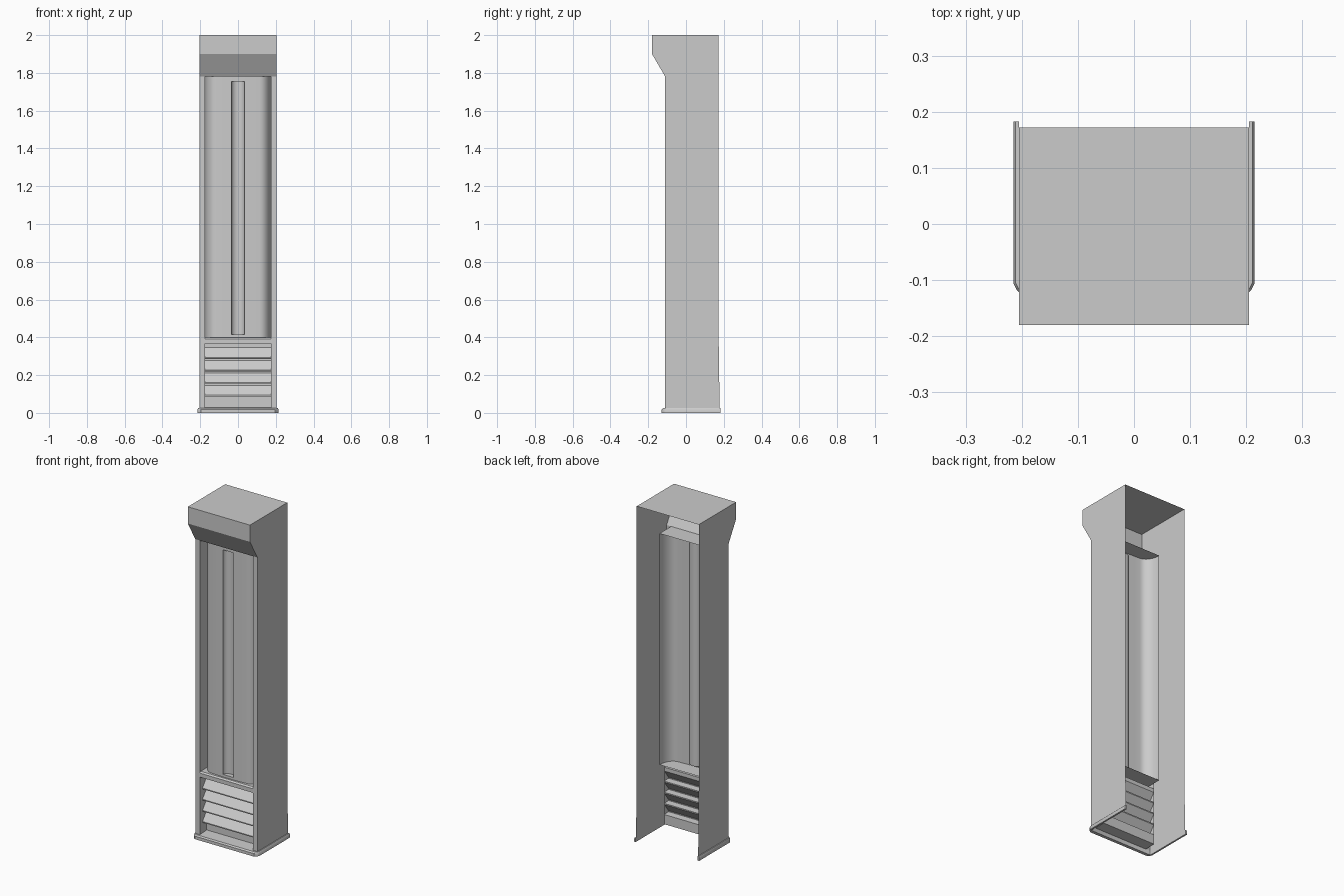
import bpy, math

if "Cube" in bpy.data.objects:
    bpy.data.objects.remove(bpy.data.objects["Cube"])

W, IN, FY = 0.205, 0.175, -0.11      # half width, half opening, front plane
Z_RAIL, Z_TOP = 0.40, 1.78           # door opening


def make(name, verts, faces, smooth=None):
    me = bpy.data.meshes.new(name)
    me.from_pydata(verts, [], faces)
    me.update()
    ob = bpy.data.objects.new(name, me)
    bpy.context.collection.objects.link(ob)
    if smooth:
        bpy.ops.object.select_all(action='DESELECT')
        bpy.context.view_layer.objects.active = ob
        ob.select_set(True)
        bpy.ops.object.shade_smooth_by_angle(angle=math.radians(smooth))
    return ob


def strip_x(name, yz, half):
    """Open (y, z) profile swept across x."""
    n = len(yz)
    v = [(s * half, y, z) for s in (-1, 1) for y, z in yz]
    return make(name, v, [(i, i + 1, n + i + 1, n + i) for i in range(n - 1)])


def strip_z(name, xy, z0, z1, smooth=None):
    """Open (x, y) profile swept up z."""
    n = len(xy)
    v = [(x, y, z) for z in (z0, z1) for x, y in xy]
    return make(name, v, [(i, i + 1, n + i + 1, n + i) for i in range(n - 1)], smooth)


# Side panels, flared slightly at the back foot
side = [(0.178, 0), (0.178, 0.025), (0.172, 0.45), (0.172, 2), (-0.18, 2),
        (-0.18, 1.9), (FY, Z_TOP), (FY, 0)]
for s, label in ((-1, "left"), (1, "right")):
    make(label + "_side", [(s * W, y, z) for y, z in side], [tuple(range(8))[::s]])
    # Front stile with its return walls into the recesses
    strip_z(label + "_stile", [(s * W, FY), (s * IN, FY)][::s], 0.025, Z_TOP)
    strip_z(label + "_door_return", [(s * IN, FY), (s * IN, 0)][::s], Z_RAIL, Z_TOP)
    strip_z(label + "_vent_return", [(s * IN, FY), (s * IN, -0.045)][::s], 0.025, Z_RAIL)

# Top and overhanging hood, ending in the ledge above the door
strip_x("hood", [(0.172, 2), (-0.18, 2), (-0.18, 1.9), (FY, Z_TOP)], W)
strip_x("top_ledge", [(FY, Z_TOP), (0, Z_TOP)], IN)

# Rail between door and vent
strip_x("middle_rail", [(0, Z_RAIL), (FY + 0.008, Z_RAIL), (FY, Z_RAIL - 0.008),
                        (FY, 0.368), (-0.045, 0.368)], IN)

# Bowed door: curved shoulders either side of a recessed grip
curve = [(0.035, -0.092), (0.08, -0.09)]
for i in range(9):
    a = math.radians(90 - i * 11.25)
    curve.append((0.115 + 0.06 * math.cos(a), 0 - 0.088 * math.sin(a)))
for s, label in ((-1, "left"), (1, "right")):
    strip_z(label + "_door_panel", [(s * x, y) for x, y in curve][::s], Z_RAIL, Z_TOP, 40)
G0, G1, R = 0.415, 1.755, 0.035
for z0, z1, label in ((Z_RAIL, G0, "lower"), (G1, Z_TOP, "upper")):
    strip_z(label + "_door_bridge", [(-R, -0.092), (R, -0.092)], z0, z1)
arc = [(-R * math.cos(math.pi * i / 12), -0.092 + 0.028 * math.sin(math.pi * i / 12))
       for i in range(13)]
strip_z("grip_groove", arc, G0, G1, 40)
for z, label in ((G0, "lower"), (G1, "upper")):
    make(label + "_grip_end", [(x, y, z) for x, y in arc], [tuple(range(13))])

# Louvred vent: four sloping slats over a plain lower plate
vent = [(-0.045, 0.368)]
for i in range(4):
    z = 0.345 - i * 0.0665
    vent += [(-0.045, z), (-0.085, z - 0.052), (-0.085, z - 0.058), (-0.045, z - 0.06)]
vent += [(-0.045, 0.028), (FY, 0.025)]
strip_x("louvre_vent", vent, IN)

# Base trim: bevelled skirting wrapped round three sides, open at the back
half = [(0.183, 0.215), (-0.105, 0.215), (-0.118, 0.209), (-0.129, 0.195)]
outer = [(x, y) for y, x in half] + [(-x, y) for y, x in reversed(half)]
inner_half = [(0.183, 0.205), (-0.103, 0.205), (-0.108, 0.203), (FY, 0.195)]
inner = [(x, y) for y, x in inner_half] + [(-x, y) for y, x in reversed(inner_half)]
n = len(outer)
verts = []
for z, t in ((0, 1), (0, 0), (0.018, 0), (0.025, 0.4), (0.025, 1)):
    verts += [(a[0] + (b[0] - a[0]) * t, a[1] + (b[1] - a[1]) * t, z)
              for a, b in zip(outer, inner)]
faces = [(r * n + i, r * n + i + 1, (r + 1) % 5 * n + i + 1, (r + 1) % 5 * n + i)
         for r in range(5) for i in range(n - 1)]
faces += [tuple(r * n for r in range(5)), tuple(r * n + n - 1 for r in range(4, -1, -1))]
make("base_trim", verts, faces, 35)
